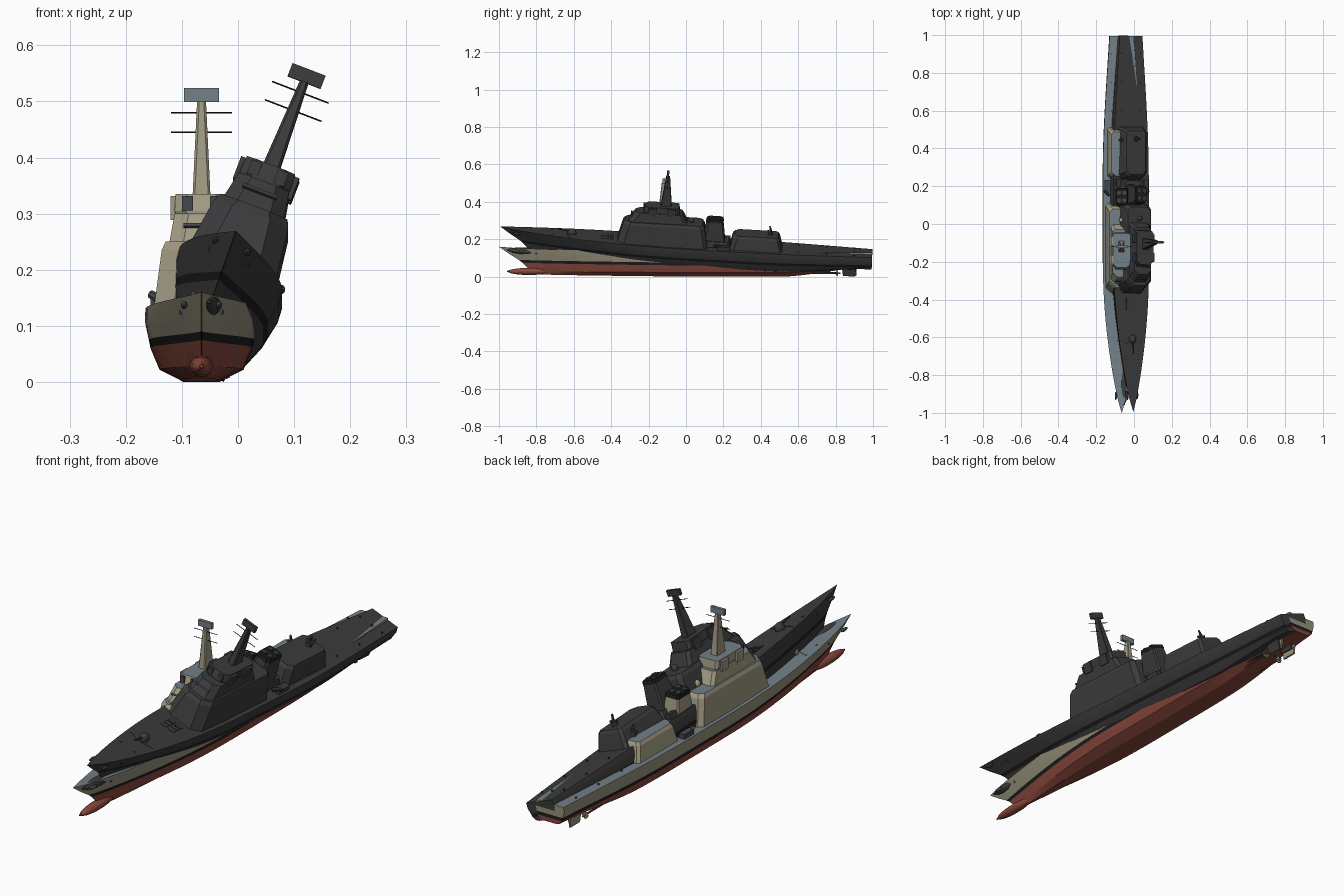
import bpy, bmesh, math
from mathutils import Matrix, Vector

if "Cube" in bpy.data.objects:
    bpy.data.objects.remove(bpy.data.objects["Cube"])


def material(name, rgb):
    m = bpy.data.materials.new(name)
    m.diffuse_color = (*rgb, 1)
    m.use_nodes = True
    m.node_tree.nodes["Principled BSDF"].inputs["Base Color"].default_value = m.diffuse_color
    return m


tan = material("tan_paint", (0.36, 0.33, 0.23))
hull_tan = material("hull_tan", (0.31, 0.29, 0.20))
slate = material("slate_deck", (0.17, 0.22, 0.25))
red = material("red_bottom", (0.25, 0.065, 0.045))
black = material("black_band", (0.012, 0.012, 0.012))
charcoal = material("charcoal", (0.045, 0.045, 0.047))
dark_grey = material("dark_grey", (0.06, 0.065, 0.07))


def smoothstep(a):
    a = max(0.0, min(1.0, a))
    return a * a * (3 - 2 * a)


def finish(name, bm, mats, matrix, angle=30):
    bmesh.ops.recalc_face_normals(bm, faces=bm.faces)
    me = bpy.data.meshes.new(name)
    bm.to_mesh(me)
    bm.free()
    for m in mats:
        me.materials.append(m)
    ob = bpy.data.objects.new(name, me)
    bpy.context.collection.objects.link(ob)
    ob.matrix_world = matrix
    bpy.ops.object.select_all(action='DESELECT')
    ob.select_set(True)
    bpy.context.view_layer.objects.active = ob
    bpy.ops.object.shade_smooth_by_angle(angle=math.radians(angle))
    return ob


def hull(name, mats, matrix):
    # waterlines: stem y, stem z, mid z, stern z, mid half, stern half, entry length, fullness
    rows = [(-0.78, 0.012, 0.0, 0.050, 0.032, 0.030, 0.35, 1.0),
            (-0.83, 0.030, 0.022, 0.054, 0.075, 0.045, 0.40, 1.0),
            (-0.875, 0.075, 0.060, 0.068, 0.091, 0.057, 0.42, 0.95),
            (-0.895, 0.090, 0.075, 0.082, 0.094, 0.060, 0.42, 0.92),
            (-0.95, 0.125, 0.108, 0.105, 0.101, 0.066, 0.41, 0.85),
            (-1.0, 0.160, 0.128, 0.128, 0.100, 0.064, 0.40, 0.8)]
    steps = 28
    bm = bmesh.new()
    rings = []
    for i in range(steps + 1):
        t = i / steps
        side = []
        for y0, z0, zm, z1, hm, h1, te, p in rows:
            h = hm * math.sin(math.pi / 2 * min(1, t / te)) ** p
            h += (h1 - hm) * smoothstep((t - 0.62) / 0.6) / smoothstep(0.38 / 0.6)
            h = max(h, 0.0006)
            z = z0 + (zm - z0) * min(1, t / 0.45) ** 0.7 + (z1 - zm) * smoothstep((t - 0.72) / 0.28)
            side.append((h, y0 + (0.995 - y0) * t, z))
        pts = [(-x, y, z) for x, y, z in reversed(side)] + side
        rings.append([bm.verts.new(c) for c in pts])
    n = len(rings[0])
    row_mat = [1, 1, 2, 0, 0]
    for a, b in zip(rings, rings[1:]):
        for j in range(n):
            k = (j + 1) % n
            f = bm.faces.new((a[j], a[k], b[k], b[j]))
            if j == n - 1:
                f.material_index = 3
            elif j == 5:
                f.material_index = 1
            else:
                f.material_index = row_mat[4 - j if j < 5 else j - 6]
    # stem strip and transom, banded like the sides
    for ring in (rings[0], rings[-1]):
        for j in range(5):
            f = bm.faces.new((ring[j], ring[j + 1], ring[10 - j], ring[11 - j]))
            f.material_index = row_mat[4 - j]
    return finish(name, bm, mats, matrix, 25)


def block(name, layers, mats, matrix, chamfer=0.02, x=0):
    """Stack of chamfered rectangles: (z, half width, front y, back y). Tops use the second colour."""
    bm = bmesh.new()
    rings = []
    for z, h, y0, y1 in layers:
        c = min(chamfer, h * 0.6)
        pts = [(h - c, y0), (h, y0 + c), (h, y1 - c / 2), (h - c / 2, y1)]
        pts += [(-a, b) for a, b in reversed(pts)]
        rings.append([bm.verts.new((x + a, b, z)) for a, b in pts])
    for a, b in zip(rings, rings[1:]):
        for j in range(8):
            bm.faces.new((a[j], a[(j + 1) % 8], b[(j + 1) % 8], b[j]))
    bm.faces.new(rings[0])
    bm.faces.new(rings[-1]).material_index = len(mats) - 1
    return finish(name, bm, mats, matrix, 10)


def box(name, loc, size, mat, matrix, rot=None):
    bm = bmesh.new()
    m = Matrix.Translation(loc) @ (rot or Matrix()) @ Matrix.Diagonal((*size, 1))
    bmesh.ops.create_cube(bm, size=1, matrix=m)
    return finish(name, bm, [mat], matrix, 10)


def rod(name, a, b, r0, r1, mat, matrix, sides=8):
    a, b = Vector(a), Vector(b)
    d = b - a
    m = Matrix.Translation((a + b) / 2) @ d.to_track_quat('Z', 'Y').to_matrix().to_4x4()
    bm = bmesh.new()
    bmesh.ops.create_cone(bm, cap_ends=True, segments=sides, radius1=r0, radius2=r1,
                          depth=d.length, matrix=m)
    return finish(name, bm, [mat], matrix)


def ball(name, loc, size, mat, matrix):
    bm = bmesh.new()
    m = Matrix.Translation(loc) @ Matrix.Diagonal((*size, 1))
    bmesh.ops.create_uvsphere(bm, u_segments=14, v_segments=10, radius=1, matrix=m)
    return finish(name, bm, [mat], matrix)


def ship(p, M, body, paint, bottom, deck, detail):
    wall = [paint, deck]
    hull(p + "hull", [body, bottom, black, deck], M)
    ball(p + "bow_bulb", (0, -0.84, 0.028), (0.021, 0.112, 0.019), bottom, M)
    rod(p + "bulb_tip", (0, -0.94, 0.028), (0, -0.957, 0.028), 0.006, 0.003, bottom, M)

    # superstructure tiers
    block(p + "main_house", [(0.115, 0.087, -0.375, 0.115), (0.235, 0.071, -0.345, 0.09),
                             (0.25, 0.064, -0.335, 0.08)], wall, M, 0.035)
    block(p + "bridge", [(0.245, 0.058, -0.32, 0.0), (0.30, 0.048, -0.28, -0.03)], wall, M, 0.025)
    block(p + "upper_bridge", [(0.295, 0.044, -0.24, -0.045), (0.305, 0.048, -0.24, -0.045),
                               (0.335, 0.046, -0.23, -0.05)], wall, M, 0.02)
    box(p + "bridge_window", (0, -0.302, 0.279), (0.065, 0.006, 0.007), detail, M,
        Matrix.Rotation(math.radians(-36), 4, 'X'))
    for s in (-1, 1):
        for y in (-0.19, -0.09):
            box(p + "radar_panel", (s * 0.051, y, 0.31), (0.009, 0.045, 0.042), paint, M)
        box(p + "front_panel", (s * 0.025, -0.238, 0.318), (0.02, 0.008, 0.026), detail, M)

    # mast with yards and radar
    block(p + "mast", [(0.33, 0.016, -0.15, -0.09), (0.50, 0.008, -0.13, -0.108)], [paint], M, 0.004)
    for z in (0.445, 0.48):
        rod(p + "yard", (-0.054, -0.12, z), (0.054, -0.12, z), 0.0014, 0.0014, black, M, 6)
    box(p + "radar", (0, -0.12, 0.511), (0.063, 0.013, 0.025), deck, M)
    ball(p + "sensor_dome", (0.0, 0.02, 0.257), (0.014, 0.014, 0.016), paint, M)

    # funnel with twin exhausts
    block(p + "funnel_base", [(0.115, 0.055, 0.07, 0.24), (0.16, 0.045, 0.08, 0.225)], wall, M)
    block(p + "funnel", [(0.15, 0.04, 0.085, 0.205), (0.262, 0.032, 0.10, 0.19)], [paint], M, 0.012)
    block(p + "funnel_cap", [(0.262, 0.033, 0.098, 0.192), (0.278, 0.030, 0.102, 0.188)],
          [black], M, 0.012)
    for x in (-0.014, 0.014):
        for y in (0.125, 0.165):
            rod(p + "exhaust", (x, y, 0.27), (x, y, 0.283), 0.011, 0.011, detail, M, 12)

    # side launchers and boats
    for s in (-1, 1):
        box(p + "side_launcher", (s * 0.078, 0.20, 0.138), (0.025, 0.065, 0.022), detail, M)
        rod(p + "launch_tube", (s * 0.065, 0.15, 0.142), (s * 0.09, 0.175, 0.156),
            0.008, 0.008, detail, M)

    # hangar with rear gun
    block(p + "hangar", [(0.115, 0.078, 0.23, 0.515), (0.19, 0.062, 0.245, 0.495),
                         (0.203, 0.054, 0.255, 0.487)], wall, M, 0.022)
    rod(p + "rear_gun_base", (0, 0.445, 0.20), (0, 0.445, 0.218), 0.015, 0.011, detail, M, 10)
    rod(p + "rear_gun", (0, 0.45, 0.212), (0, 0.44, 0.25), 0.007, 0.004, detail, M)
    box(p + "rear_gun_arms", (0, 0.445, 0.222), (0.036, 0.008, 0.008), detail, M)

    # foredeck gun, breakwater and launch cells
    rod(p + "gun_ring", (0, -0.62, 0.128), (0, -0.62, 0.143), 0.026, 0.024, deck, M, 16)
    ball(p + "gun_turret", (0, -0.615, 0.148), (0.019, 0.024, 0.023), paint, M)
    rod(p + "gun_barrel", (0, -0.63, 0.156), (0, -0.69, 0.165), 0.004, 0.003, paint, M)
    for s in (-1, 1):
        box(p + "breakwater", (s * 0.03, -0.635, 0.137), (0.05, 0.004, 0.015), deck, M,
            Matrix.Rotation(s * 0.3, 4, 'Z'))
        for i in range(3):
            box(p + "launch_cell", (s * 0.018, -0.45 + i * 0.024, 0.133), (0.028, 0.018, 0.013),
                detail, M)
        for y in (-0.8, -0.72, 0.6, 0.75, 0.9):
            x = 0.035 if y < 0 else 0.055
            rod(p + "bollard", (s * x, y, 0.12), (s * x, y, 0.148 if y < 0 else 0.134),
                0.004, 0.004, detail, M)
        # anchors, rudders and propellers
        ball(p + "anchor", (s * 0.031, -0.91, 0.137), (0.006, 0.022, 0.007), detail, M)
        block(p + "rudder", [(0.004, 0.004, 0.845, 0.91), (0.062, 0.005, 0.835, 0.915)],
              [body], M, 0.002, s * 0.033)
        rod(p + "propeller_shaft", (s * 0.033, 0.55, 0.02), (s * 0.033, 0.81, 0.018),
            0.004, 0.004, bottom, M)
        rod(p + "propeller_hub", (s * 0.033, 0.80, 0.018), (s * 0.033, 0.825, 0.018),
            0.006, 0.003, body, M)
        for k in range(4):
            box(p + "propeller_blade", (s * 0.033, 0.81, 0.018), (0.007, 0.003, 0.03), body, M,
                Matrix.Rotation(k * math.pi / 4, 4, 'Y'))


# upright painted ship, and a dark one heeled over with its bow raised
ship("upright_", Matrix.Translation((-0.065, 0, 0)), hull_tan, tan, red, slate, dark_grey)
heel = (Matrix.Translation((-0.061, -0.004, 0.062))
        @ Matrix.Rotation(math.radians(-3.3), 4, 'X')
        @ Matrix.Rotation(math.radians(21), 4, 'Y'))
ship("heeled_", heel, charcoal, charcoal, charcoal, charcoal, charcoal)
